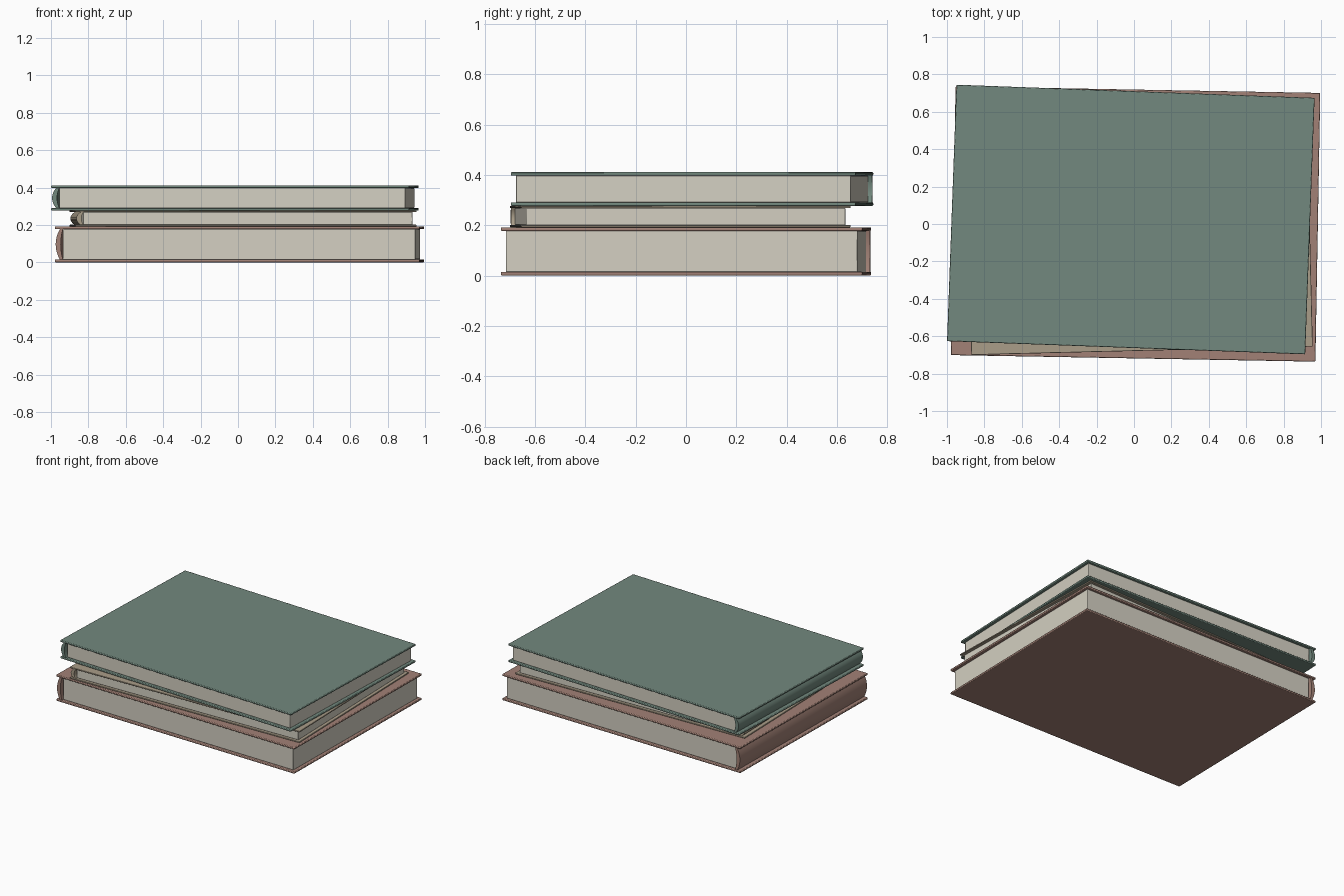
import bpy, bmesh, math

if "Cube" in bpy.data.objects:
    bpy.data.objects.remove(bpy.data.objects["Cube"])


def material(name, rgb):
    m = bpy.data.materials.new(name)
    m.diffuse_color = (*rgb, 1)
    m.use_nodes = True
    m.node_tree.nodes["Principled BSDF"].inputs["Base Color"].default_value = m.diffuse_color
    return m


GREEN = material("green_cloth", (0.17, 0.25, 0.21))
BROWN = material("brown_cloth", (0.36, 0.22, 0.18))
TAN = material("tan_cloth", (0.40, 0.34, 0.25))
PAPER = material("paper", (0.66, 0.63, 0.54))


def prism(name, outline, y0, y1, mat, bevel=0.0):
    """Extrude an x/z outline along y."""
    bm = bmesh.new()
    face = bm.faces.new([bm.verts.new((x, y0, z)) for x, z in outline])
    ext = bmesh.ops.extrude_face_region(bm, geom=[face])
    bmesh.ops.translate(bm, vec=(0, y1 - y0, 0),
                        verts=[v for v in ext["geom"] if isinstance(v, bmesh.types.BMVert)])
    bmesh.ops.recalc_face_normals(bm, faces=bm.faces)
    mesh = bpy.data.meshes.new(name)
    bm.to_mesh(mesh)
    bm.free()
    mesh.materials.append(mat)
    ob = bpy.data.objects.new(name, mesh)
    bpy.context.collection.objects.link(ob)
    if bevel:
        mod = ob.modifiers.new("soft_edges", "BEVEL")
        mod.width, mod.segments = bevel, 2
    bpy.ops.object.select_all(action="DESELECT")
    ob.select_set(True)
    bpy.context.view_layer.objects.active = ob
    bpy.ops.object.shade_smooth_by_angle(angle=math.radians(35))
    return ob


def rect(x0, x1, z0, z1):
    return [(x0, z0), (x1, z0), (x1, z1), (x0, z1)]


def book(name, width, depth, z0, z1, board, centre, degrees, mat):
    w, d = width / 2, depth / 2
    lo, hi = z0 + board, z1 - board
    mid, half = (lo + hi) / 2, (hi - lo) / 2
    # boards
    parts = [
        prism(name + "_bottom_cover", rect(-w, w, z0, lo), -d, d, mat, board * 0.3),
        prism(name + "_top_cover", rect(-w, w, hi, z1), -d, d, mat, board * 0.3),
    ]
    # rounded spine: outer arc near the cover edge, inner arc against the pages
    n = 12
    ts = [-1 + 2 * i / n for i in range(n + 1)]
    outer = [(-w + 0.005 + 0.022 * t * t, mid + half * t) for t in ts]
    inner = [(-w + 0.032 + 0.012 * t * t, mid + half * t) for t in reversed(ts)]
    parts.append(prism(name + "_spine", outer + inner, -d + 0.003, d - 0.003, mat))
    # page block, inset from the boards
    parts.append(prism(name + "_pages", rect(-w + 0.043, w - 0.022, lo - 0.001, hi + 0.001),
                       -d + 0.02, d - 0.02, PAPER, 0.003))
    for p in parts:
        p.location = (*centre, 0)
        p.rotation_euler.z = math.radians(degrees)


book("bottom_book", 1.95, 1.437, 0.0, 0.192, 0.015, (0.008, 0.0), -1.03, BROWN)
book("middle_book", 1.826, 1.31, 0.192, 0.277, 0.009, (0.027, -0.023), 1.4, TAN)
book("top_book", 1.916, 1.372, 0.277, 0.411, 0.014, (-0.017, 0.024), -2.1, GREEN)
